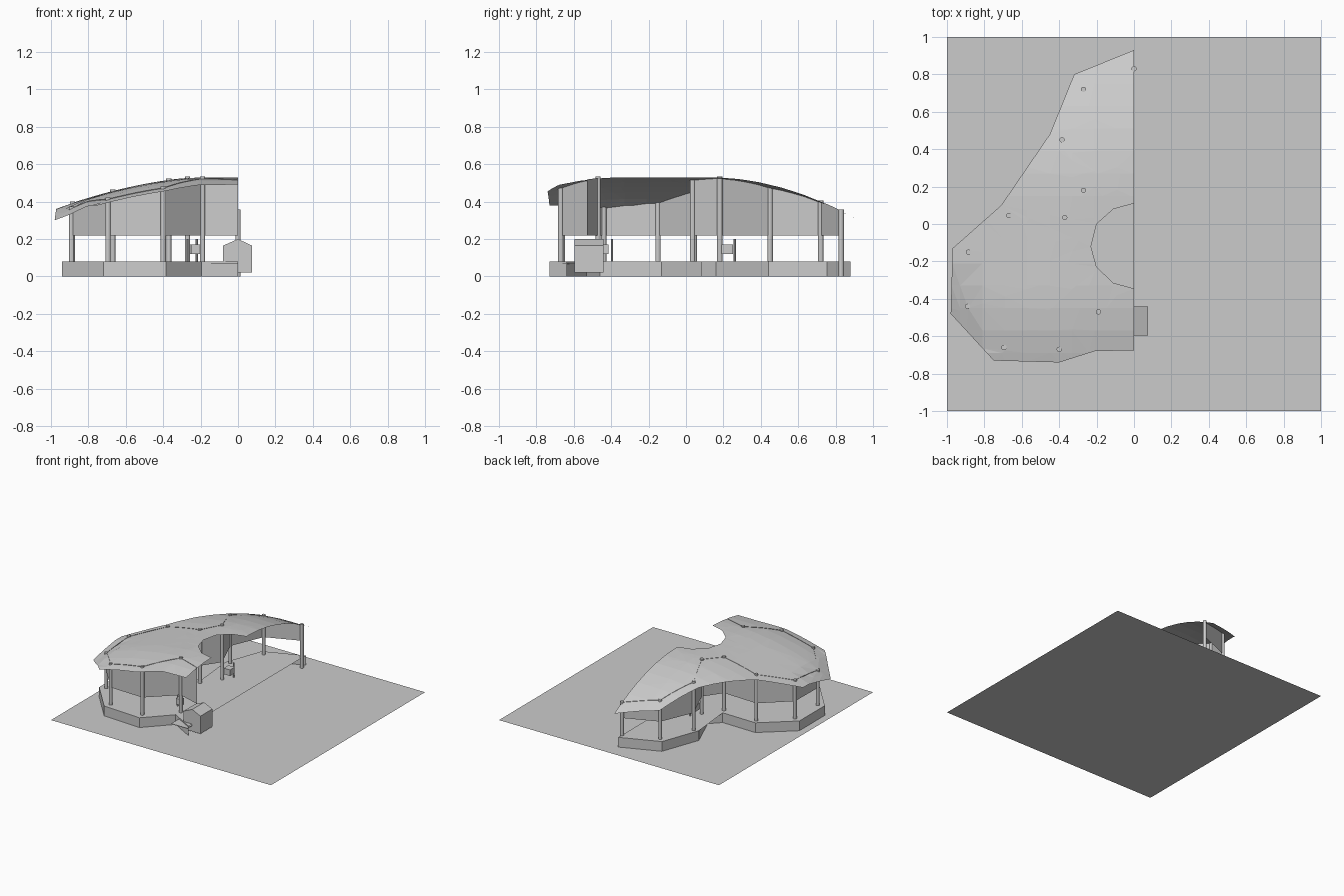
import bpy, bmesh
from mathutils import Vector

if "Cube" in bpy.data.objects:
    bpy.data.objects.remove(bpy.data.objects["Cube"])

def finish(name, bm):
    me = bpy.data.meshes.new(name)
    bm.to_mesh(me)
    bm.free()
    ob = bpy.data.objects.new(name, me)
    bpy.context.collection.objects.link(ob)
    return ob

def height(x, y):
    """Height of the domed roof at a plan position."""
    h = 0.53 - 0.245 * max(0, -x - 0.17) ** 1.7
    h -= 0.36 * max(0, y - 0.12) ** 2 + 0.33 * max(0, -y - 0.33) ** 2
    return h - max(0, -x - 0.8) * max(0, -y - 0.2)

def pole(name, x, y, z0, z1, r, sides=12):
    bm = bmesh.new()
    bmesh.ops.create_cone(bm, cap_ends=True, segments=sides, radius1=r, radius2=r, depth=z1 - z0)
    bmesh.ops.translate(bm, verts=bm.verts, vec=(x, y, (z0 + z1) / 2))
    return finish(name, bm)

def box(name, lo, hi):
    bm = bmesh.new()
    bmesh.ops.create_cube(bm, size=1)
    for v in bm.verts:
        v.co = Vector([lo[i] if v.co[i] < 0 else hi[i] for i in range(3)])
    return finish(name, bm)

# Ground sheet
bm = bmesh.new()
bmesh.ops.create_grid(bm, x_segments=1, y_segments=1, size=1)
finish("ground", bm)

# Platform: floor and outer walls, open along the cut side x = 0
platform = [(0, .88), (-.31, .755), (-.425, .44), (-.31, .16), (-.39, .08), (-.69, .085),
            (-.94, -.13), (-.94, -.46), (-.72, -.71), (-.385, -.73), (-.195, -.53), (0, -.64)]
bm = bmesh.new()
top = [bm.verts.new((x, y, .08)) for x, y in platform]
low = [bm.verts.new((x, y, 0)) for x, y in platform]
for i in range(len(platform) - 1):
    bm.faces.new((top[i], low[i], low[i + 1], top[i + 1]))
floor = bm.faces.new(top)
bmesh.ops.triangulate(bm, faces=[floor])
finish("platform", bm)

# Roof sheet: flat outline cut into a grid, then lifted onto the dome
outline = [(0, .93), (-.32, .80), (-.45, .48), (-.71, .10), (-.97, -.13), (-.98, -.48),
           (-.75, -.73), (-.40, -.74), (-.21, -.68), (0, -.675), (0, -.345), (-.11, -.315),
           (-.20, -.23), (-.23, -.12), (-.20, 0), (-.11, .08), (0, .11)]
bm = bmesh.new()
face = bm.faces.new([bm.verts.new((x, y, 0)) for x, y in outline])
bmesh.ops.triangulate(bm, faces=[face])
for axis in ((1, 0, 0), (0, 1, 0)):
    for k in range(-8, 8):
        bmesh.ops.bisect_plane(bm, geom=bm.verts[:] + bm.edges[:] + bm.faces[:],
                               plane_co=Vector(axis) * (k * .12 + .03), plane_no=axis)
bmesh.ops.triangulate(bm, faces=bm.faces[:])
bmesh.ops.recalc_face_normals(bm, faces=bm.faces[:])
for v in bm.verts:
    v.co.z = height(v.co.x, v.co.y)
if sum(f.normal.z for f in bm.faces) < 0:
    bmesh.ops.reverse_faces(bm, faces=bm.faces[:])
finish("roof", bm)

# Main posts, poking slightly through the roof
posts = [(0, .83), (-.27, .72), (-.385, .45), (-.27, .18), (-.37, .035), (-.67, .045),
         (-.885, -.15), (-.89, -.44), (-.695, -.66), (-.40, -.67), (-.19, -.47)]
for i, (x, y) in enumerate(posts):
    pole(f"post_{i}", x, y, .08 if i else 0, height(x, y) + .01, .014)

# Hanging wall panels between posts, from mid height up to the roof
line = [Vector(p) for p in posts + [(0, -.53)]]
bm = bmesh.new()
for a, b in zip(line, line[1:]):
    steps = 4
    cols = []
    for s in range(steps + 1):
        p = a.lerp(b, s / steps)
        cols.append((bm.verts.new((p.x, p.y, .22)),
                     bm.verts.new((p.x, p.y, height(p.x, p.y) + .002))))
    for c, d in zip(cols, cols[1:]):
        bm.faces.new((c[1], c[0], d[0], d[1]))
finish("wall_panels", bm)

# Gates: thin pole and small panel beside the two entrance posts
pole("gate_pole_back", -.22, .26, .08, .20, .006, 8)
box("gate_panel_back", (-.262, .19, .12), (-.205, .25, .17))
pole("gate_pole_front", -.27, -.395, .08, .20, .006, 8)
box("gate_panel_front", (-.25, -.45, .12), (-.20, -.415, .17))

# Entrance step
box("entrance_step", (-.145, -.66, .066), (0, -.56, .07))

# Ticket booth with a low gable top
bm = bmesh.new()
profile = [(-.08, .02), (.075, .02), (.075, .165), (0, .20), (-.08, .165)]
f = bm.faces.new([bm.verts.new((x, -.595, z)) for x, z in profile])
ext = bmesh.ops.extrude_face_region(bm, geom=[f], use_keep_orig=True)
bmesh.ops.translate(bm, verts=[g for g in ext["geom"] if isinstance(g, bmesh.types.BMVert)],
                    vec=(0, .155, 0))
bmesh.ops.recalc_face_normals(bm, faces=bm.faces[:])
finish("ticket_booth", bm)
